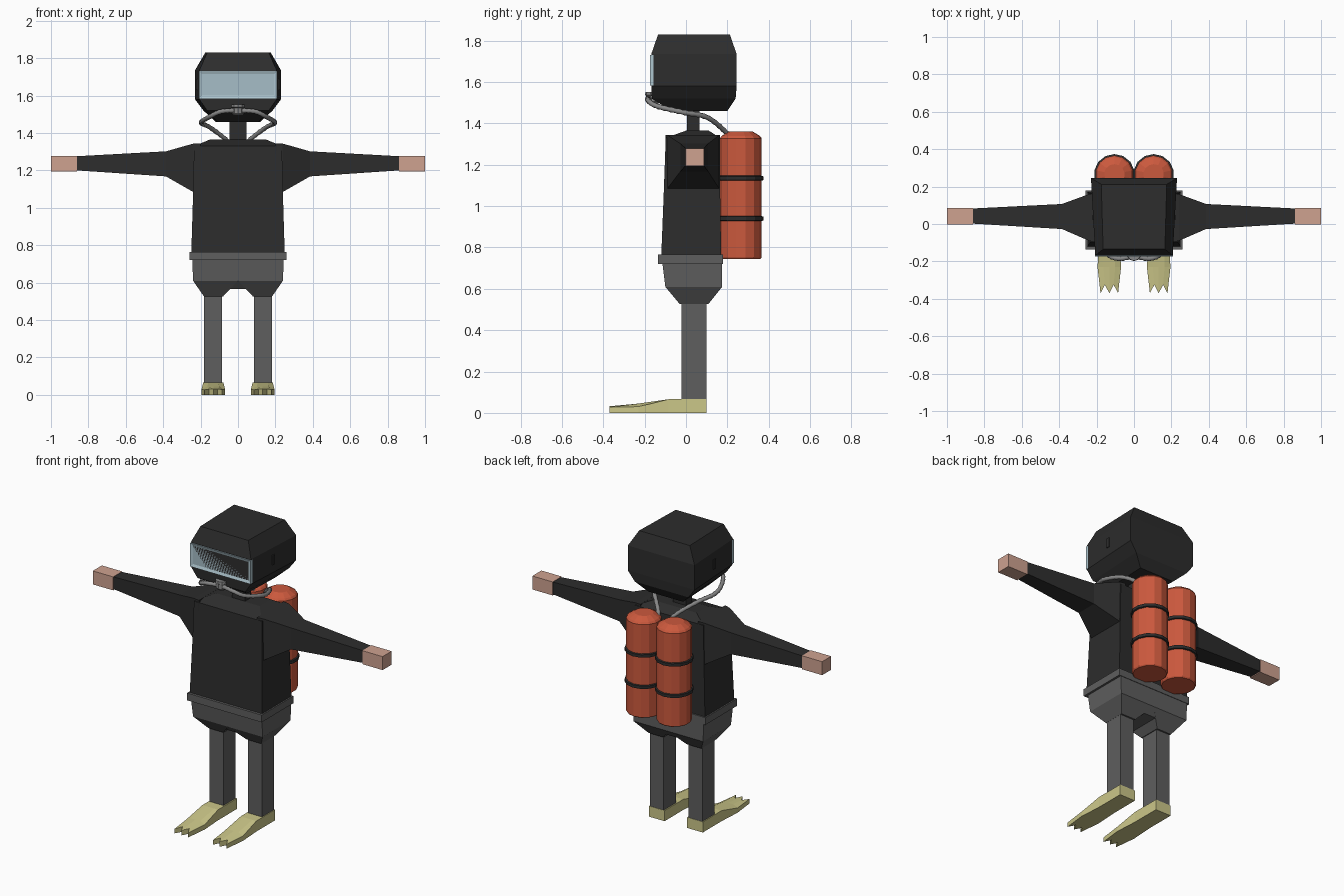
import bpy, bmesh, math
from mathutils import Vector, Matrix

if "Cube" in bpy.data.objects:
    bpy.data.objects.remove(bpy.data.objects["Cube"])


def material(name, rgb):
    m = bpy.data.materials.new(name)
    m.diffuse_color = (*rgb, 1)
    m.use_nodes = True
    m.node_tree.nodes["Principled BSDF"].inputs["Base Color"].default_value = m.diffuse_color
    return m


BLACK = material("wetsuit black", (0.026, 0.026, 0.026))
GREY = material("trouser grey", (0.112, 0.112, 0.112))
SKIN = material("skin", (0.62, 0.36, 0.28))
YELLOW = material("fin yellow", (0.60, 0.57, 0.25))
ORANGE = material("tank orange", (0.60, 0.10, 0.047))
FRAME = material("mask frame blue", (0.43, 0.57, 0.63))
GLASS = material("mask glass blue", (0.38, 0.51, 0.57))
HOSE = material("hose grey", (0.24, 0.24, 0.24))


def finish(name, bm, mat, smooth=None):
    bmesh.ops.recalc_face_normals(bm, faces=bm.faces)
    me = bpy.data.meshes.new(name)
    bm.to_mesh(me)
    bm.free()
    me.materials.append(mat)
    ob = bpy.data.objects.new(name, me)
    bpy.context.collection.objects.link(ob)
    if smooth:
        bpy.ops.object.select_all(action='DESELECT')
        ob.select_set(True)
        bpy.context.view_layer.objects.active = ob
        bpy.ops.object.shade_smooth_by_angle(angle=math.radians(smooth))
    return ob


def loft(name, rings, mat, smooth=None):
    """Skin a row of closed rings and cap both ends."""
    bm = bmesh.new()
    rows = [[bm.verts.new(p) for p in r] for r in rings]
    n = len(rows[0])
    for a, b in zip(rows, rows[1:]):
        for i in range(n):
            j = (i + 1) % n
            bm.faces.new((a[i], a[j], b[j], b[i]))
    bm.faces.new(rows[0])
    bm.faces.new(rows[-1])
    return finish(name, bm, mat, smooth)


def level(z, x0, x1, y0, y1):
    return [(x0, y0, z), (x1, y0, z), (x1, y1, z), (x0, y1, z)]


def box(name, x0, x1, y0, y1, z0, z1, mat):
    return loft(name, [level(z0, x0, x1, y0, y1), level(z1, x0, x1, y0, y1)], mat)


def head_ring(z, front, back, y0, y1):
    return [(-front, y0, z), (front, y0, z), (back, y1, z), (-back, y1, z)]


def side_ring(x, y0, y1, z0, z1):
    return [(x, y0, z0), (x, y1, z0), (x, y1, z1), (x, y0, z1)]


def lathe(name, profile, x, y, mat, sides, smooth=None):
    rings = [[(x + r * math.cos(2 * math.pi * (i + .5) / sides),
               y + r * math.sin(2 * math.pi * (i + .5) / sides), z) for i in range(sides)]
             for r, z in profile]
    return loft(name, rings, mat, smooth)


# Hooded head and neck
loft("head", [head_ring(1.46, .11, .12, -.07, .20), head_ring(1.52, .165, .185, -.165, .24),
              head_ring(1.58, .207, .23, -.168, .245), head_ring(1.735, .207, .23, -.168, .245),
              head_ring(1.83, .165, .175, -.135, .212)], BLACK)
box("neck", -.045, .045, .005, .065, 1.34, 1.48, BLACK)

# Diving mask: frame with an inset window
bm = bmesh.new()
bmesh.ops.create_cube(bm, size=1, matrix=Matrix.Translation((0, -.165, 1.657))
                      @ Matrix.Diagonal((.416, .018, .147, 1)))
bm.faces.ensure_lookup_table()
front = min(bm.faces, key=lambda f: f.calc_center_median().y)
bmesh.ops.inset_region(bm, faces=[front], thickness=.023)
for v in front.verts:
    v.co.y += .006
front.material_index = 1
mask = finish("mask", bm, FRAME)
mask.data.materials.append(GLASS)

# Torso with sloping shoulders
loft("torso", [level(.75, -.25, .25, -.12, .17), level(1.08, -.24, .24, -.107, .165),
               level(1.33, -.235, .235, -.098, .165), level(1.365, -.15, .15, 0, .11)], BLACK)

# Belt and pelvis
box("belt", -.258, .258, -.135, .178, .72, .765, GREY)
loft("pelvis", [level(.73, -.245, .245, -.115, .175), level(.61, -.24, .24, -.10, .175)], GREY)
loft("crotch", [level(.61, -.12, .12, -.10, .175), level(.567, -.06, .06, -.06, .14)], GREY)


def sided(points, s):
    return [(s * x, y, z) for x, y, z in points]


for s, side in ((-1, "left"), (1, "right")):
    # Sleeve and hand
    loft(side + "_arm", [sided(side_ring(*r), s) for r in (
        (.20, -.10, .165, 1.07, 1.345), (.24, -.09, .16, 1.085, 1.343),
        (.385, -.027, .107, 1.168, 1.302), (.86, .002, .083, 1.2, 1.276))], BLACK)
    loft(side + "_hand", [sided(side_ring(x, -.003, .086, 1.194, 1.278), s)
                          for x in (.86, 1.0)], SKIN)

    # Slot over the ear
    box(side + "_ear_slot", s * .218 - .006, s * .218 + .006, .025, .045, 1.63, 1.69, BLACK)

    # Hip and leg
    loft(side + "_hip", [sided(r, s) for r in (level(.61, 0, .24, -.10, .175),
                                               level(.526, .08, .182, -.03, .108))], GREY)
    box(side + "_leg", s * .133 - .048, s * .133 + .048, -.022, .098, .05, .54, GREY)

    # Swim fin with three toothed tips
    rows = [(.10, .054, .066, .066), (-.085, .054, .066, .066),
            (-.23, .063, .030, .045), (-.37, .047, .028, .032)]
    bm = bmesh.new()
    grid = []
    for k, (y, w, z_edge, z_mid) in enumerate(rows):
        line = []
        for c in range(-2, 3):
            yy = y + (.045 if k == 3 and abs(c) == 1 else 0)
            z = z_edge if abs(c) == 2 else z_mid
            x = s * .132 + w * c / 2
            line.append((bm.verts.new((x, yy, z)), bm.verts.new((x, yy, 0))))
        grid.append(line)
    for a, b in zip(grid, grid[1:]):
        for i in range(4):
            for t in (0, 1):
                bm.faces.new((a[i][t], a[i + 1][t], b[i + 1][t], b[i][t]))
        for i in (0, 4):
            bm.faces.new((a[i][0], b[i][0], b[i][1], a[i][1]))
    for line in (grid[0], grid[-1]):
        for i in range(4):
            bm.faces.new((line[i][0], line[i + 1][0], line[i + 1][1], line[i][1]))
    finish(side + "_fin", bm, YELLOW)

    # Air tank with two straps
    tx, ty = s * .105, .265
    lathe(side + "_tank", [(.096, .745), (.101, .752), (.101, 1.328), (.092, 1.34), (.055, 1.362)],
          tx, ty, ORANGE, 14)
    for name, z in (("upper", 1.135), ("lower", .94)):
        lathe(f"{side}_{name}_strap", [(.098, z - .013), (.109, z - .009),
                                       (.109, z + .009), (.098, z + .013)], tx, ty, BLACK, 14)

    # Ribbed breathing hose: smooth path swept with alternating radii
    path = [Vector((s * x, y, z)) for x, y, z in (
        (0, -.172, 1.52), (.09, -.185, 1.515), (.155, -.145, 1.485), (.197, -.02, 1.455),
        (.15, .10, 1.43), (.06, .19, 1.36), (.025, .235, 1.30))]
    ext = [path[0] * 2 - path[1]] + path + [path[-1] * 2 - path[-2]]
    pts = []
    for p0, p1, p2, p3 in zip(ext, ext[1:], ext[2:], ext[3:]):
        for i in range(8):
            t = i / 8
            pts.append(.5 * (2 * p1 + (p2 - p0) * t + (2 * p0 - 5 * p1 + 4 * p2 - p3) * t * t
                             + (3 * p1 - p0 - 3 * p2 + p3) * t ** 3))
    pts.append(path[-1])
    rings = []
    for i, p in enumerate(pts):
        d = (pts[min(i + 1, len(pts) - 1)] - pts[max(i - 1, 0)]).normalized()
        u = d.cross(Vector((0, 0, 1))).normalized()
        v = d.cross(u)
        r = .0135 if i % 2 else .011
        rings.append([p + r * (u * math.cos(a * math.pi / 4) + v * math.sin(a * math.pi / 4))
                      for a in range(8)])
    loft(side + "_hose", rings, HOSE, 50)

# Mouthpiece regulator
lathe("regulator", [(.026, 1.495), (.034, 1.505), (.034, 1.535), (.038, 1.538), (.036, 1.552)],
      0, -.16, HOSE, 10, 35)
